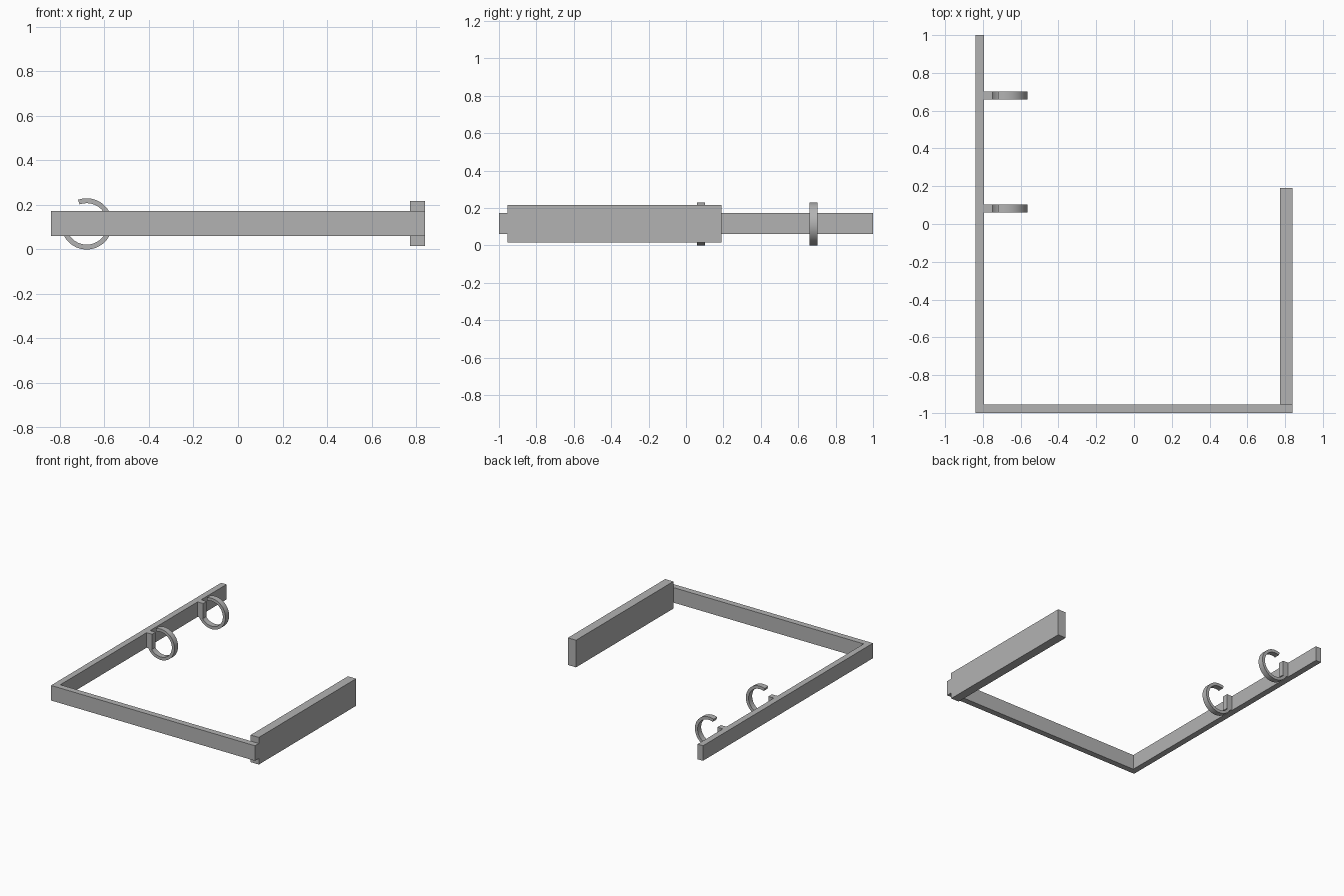
import bpy, bmesh, math
from mathutils import Vector

cube = bpy.data.objects.get("Cube")
if cube:
    bpy.data.objects.remove(cube, do_unlink=True)

# Single grey material
GREY = (0.45, 0.45, 0.45, 1)
grey = bpy.data.materials.new("plain grey")
grey.use_nodes = True
grey.diffuse_color = GREY
grey.node_tree.nodes["Principled BSDF"].inputs["Base Color"].default_value = GREY


def prism(name, outline, push, smooth=False):
    """Extrude a closed outline along a vector into a solid part."""
    bm = bmesh.new()
    face = bm.faces.new([bm.verts.new(p) for p in outline])
    extruded = bmesh.ops.extrude_face_region(bm, geom=[face])["geom"]
    bmesh.ops.translate(bm, vec=Vector(push),
                        verts=[g for g in extruded if isinstance(g, bmesh.types.BMVert)])
    bmesh.ops.recalc_face_normals(bm, faces=bm.faces)
    mesh = bpy.data.meshes.new(name)
    bm.to_mesh(mesh)
    bm.free()
    mesh.materials.append(grey)
    obj = bpy.data.objects.new(name, mesh)
    bpy.context.collection.objects.link(obj)
    if smooth:
        bpy.ops.object.select_all(action='DESELECT')
        obj.select_set(True)
        bpy.context.view_layer.objects.active = obj
        bpy.ops.object.shade_smooth_by_angle(angle=math.radians(30))
    return obj


def box(name, x0, x1, y0, y1, z0, z1):
    return prism(name, [(x0, y0, z0), (x1, y0, z0), (x1, y1, z0), (x0, y1, z0)],
                 (0, 0, z1 - z0))


SIDE, WALL = 0.84, 0.045
LOW, HIGH = 0.06, 0.172

# L-shaped rail: front bar and long right arm in one piece
inner_x, inner_y = -SIDE + WALL, -1 + WALL
prism("rail", [(x, y, LOW) for x, y in (
    (-SIDE, -1), (SIDE, -1), (SIDE, inner_y),
    (inner_x, inner_y), (inner_x, 1), (-SIDE, 1))], (0, 0, HIGH - LOW))

# Taller, thicker panel on the left side
box("side_panel", 0.773, SIDE, inner_y, 0.19, 0.015, 0.217)

# Open ring clips, each on a mounting block
CX, CZ, OUTER, INNER, WIDTH = -0.68, 0.115, 0.115, 0.093, 0.042
STEPS = 64
angles = [math.radians(-160 + 270 * i / STEPS) for i in range(STEPS + 1)]
for label, y in (("front", 0.06), ("back", 0.66)):
    arc = [(CX + r * math.cos(a), y, CZ + r * math.sin(a))
           for r, sweep in ((OUTER, angles), (INNER, angles[::-1])) for a in sweep]
    prism(label + "_ring_clip", arc, (0, WIDTH, 0), smooth=True)
    box(label + "_clip_block", inner_x, -0.75, y, y + WIDTH, LOW, HIGH)
